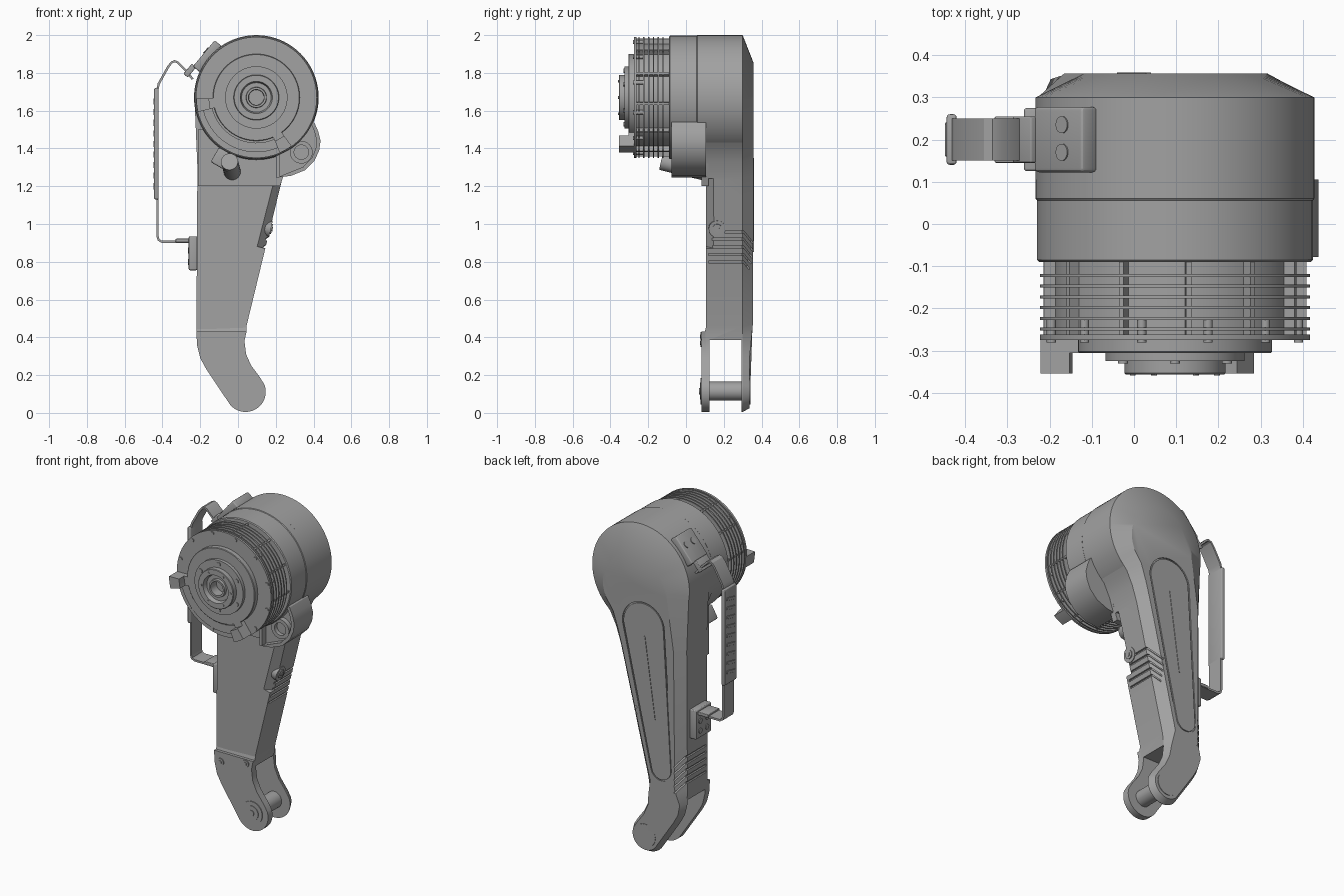
import bpy, bmesh
from math import sin, cos, pi, radians, atan2
from mathutils import Vector, Matrix

cube = bpy.data.objects.get("Cube")
if cube:
    bpy.data.objects.remove(cube, do_unlink=True)

grey = bpy.data.materials.new("machined grey")
grey.use_nodes = True
grey.diffuse_color = (0.36, 0.36, 0.36, 1)
grey.node_tree.nodes["Principled BSDF"].inputs["Base Color"].default_value = (0.36, 0.36, 0.36, 1)

CX, CZ, R = 0.097, 1.67, 0.33      # motor axis and housing radius
parts = []


def finish(name, bm):
    bmesh.ops.recalc_face_normals(bm, faces=bm.faces)
    mesh = bpy.data.meshes.new(name)
    bm.to_mesh(mesh)
    bm.free()
    mesh.materials.append(grey)
    ob = bpy.data.objects.new(name, mesh)
    bpy.context.collection.objects.link(ob)
    parts.append(ob)
    return ob


def loft(name, rings, closed=False):
    """Skin a list of equal-length rings, capped unless closed into a loop."""
    bm = bmesh.new()
    vs = [[bm.verts.new(p) for p in ring] for ring in rings]
    n = len(vs[0])
    pairs = list(zip(vs, vs[1:])) + ([(vs[-1], vs[0])] if closed else [])
    for a, b in pairs:
        for i in range(n):
            j = (i + 1) % n
            bm.faces.new((a[i], a[j], b[j], b[i]))
    if not closed:
        bm.faces.new(vs[0])
        bm.faces.new(vs[-1])
    return finish(name, bm)


def at_y(pts, y):
    return [(x, y, z) for x, z in pts]


def prism(name, pts, y0, y1):
    return loft(name, [at_y(pts, y0), at_y(pts, y1)])


def arc(cx, cz, r, a0, a1, n):
    angles = [radians(a0 + (a1 - a0) * i / n) for i in range(n + 1)]
    return [(cx + r * cos(a), cz + r * sin(a)) for a in angles]


def lathe(name, profile, closed=False, n=96):
    return loft(name, [at_y(arc(CX, CZ, r, 0, 360 - 360 / n, n - 1), y) for r, y in profile], closed)


def box(name, centre, size, rot=Matrix(), bevel=0):
    bm = bmesh.new()
    bmesh.ops.create_cube(bm, size=1, matrix=Matrix.Translation(centre) @ rot @ Matrix.Diagonal((*size, 1)))
    if bevel:
        bmesh.ops.bevel(bm, geom=bm.edges[:], offset=bevel, segments=3, profile=0.5, affect='EDGES')
    return finish(name, bm)


def rod(name, p0, p1, r, n=32):
    p0, p1 = Vector(p0), Vector(p1)
    d = p1 - p0
    bm = bmesh.new()
    m = Matrix.Translation((p0 + p1) / 2) @ d.to_track_quat('Z', 'Y').to_matrix().to_4x4()
    bmesh.ops.create_cone(bm, cap_ends=True, segments=n, radius1=r, radius2=r, depth=d.length, matrix=m)
    return finish(name, bm)


def offset(pts, dist, closed=True):
    """Move each point to its left by dist(x, z)."""
    out, n = [], len(pts)
    for i, (x, z) in enumerate(pts):
        a = pts[i - 1] if closed or i else pts[i]
        b = pts[(i + 1) % n] if closed or i < n - 1 else pts[i]
        t = Vector((b[0] - a[0], b[1] - a[1])).normalized()
        d = dist(x, z)
        out.append((x - t.y * d, z + t.x * d))
    return out


def cut(target, cutter):
    mod = target.modifiers.new("cut", 'BOOLEAN')
    mod.operation, mod.solver, mod.object = 'DIFFERENCE', 'EXACT', cutter
    bpy.context.view_layer.objects.active = target
    bpy.ops.object.modifier_apply(modifier=mod.name)


def drop(cutter):
    parts.remove(cutter)
    bpy.data.objects.remove(cutter, do_unlink=True)


# Arm shell: one outline running round the motor housing and the fork
ankle = ([(-0.22, 0.45), (-0.217, 0.36), (-0.2, 0.29), (-0.17, 0.235)]
         + arc(0.04, 0.112, 0.107, 220, 380, 20)
         + [(0.115, 0.19), (0.07, 0.25), (0.043, 0.31), (0.034, 0.38), (0.045, 0.46)])
outline = (ankle + [(0.205, 1.12), (0.235, 1.24), (0.265, 1.33), (0.305, 1.41)]
           + arc(CX, CZ, R, -38, 190, 44) + [(-0.215, 1.3)])


def chamfer(x, z):
    if z < 0.4:
        return 0.02
    return 0.05 + 0.095 * min(1, max(0, (z - 1.3) / 0.5))


def shell(name, pts, front, mid, back):
    rear = [(x, back - 0.02 * min(1, max(0, (0.5 - z) / 0.2)), z) for x, z in offset(pts, chamfer)]
    return loft(name, [at_y(pts, front), at_y(pts, mid), rear])


body = shell("arm_shell", outline, 0.105, 0.30, 0.357)
core = shell("arm_core", offset(outline, lambda x, z: 0.01), 0.115, 0.296, 0.345)
toe = loft("ankle_plate", [at_y([(x, min(z, 0.43)) for x, z in ankle], 0.082),
                           at_y([(x, min(z, 0.43)) for x, z in ankle], 0.10),
                           at_y(ankle, 0.107), at_y(ankle, 0.13)])

# Fork slot
for target, top in ((body, 0.385), (core, 0.48), (toe, 0.385)):
    slot = box("slot_cutter", (0, 0.21, top / 2 - 0.1), (1, 0.17, top + 0.2))
    cut(target, slot)
    drop(slot)

# Flat on the front edge of the arm
tilt = atan2(0.095, 0.37)
flat = box("flat_cutter", (0.19, 0.105, 1.055), (0.06, 0.06, 0.38),
           Matrix.Rotation(tilt, 4, 'Y') @ Matrix.Rotation(pi / 4, 4, 'Z'))
cut(body, flat)
cut(core, flat)
drop(flat)

# Chevron grooves wrapping both side edges
for x0, x1, top in ((0.085, 0.3, 0.965), (-0.3, -0.165, 0.66)):
    for i in range(5):
        z, w = top - 0.04 * i, 0.012
        vee = [(0.12, z), (0.305, z), (0.37, z - 0.08), (0.37, z - 0.08 - w), (0.305, z - w), (0.12, z - w)]
        groove = loft("groove_cutter", [[(x, y, h) for y, h in vee] for x in (x0, x1)])
        cut(body, groove)
        drop(groove)


# Back panel: tapered capsule sitting in a shallow recess
def capsule(grow):
    return (arc(0.04, 1.41, 0.135 + grow, -4, 172, 24)
            + arc(-0.08, 0.56, 0.065 + grow, 176, 352, 20))


recess = prism("recess_cutter", capsule(0.008), 0.349, 0.4)
cut(body, recess)
drop(recess)
prism("back_panel", capsule(0), 0.34, 0.356)
box("back_ridge", (0.0, 0.355, 1.1), (0.012, 0.008, 0.5), Matrix.Rotation(radians(8), 4, 'Y'))

# Collar under the motor, fork pin and front screws
collar = [(-0.213, 1.2), (0.222, 1.2), (0.262, 1.32), (0.2, 1.5), (-0.213, 1.5)]
prism("upper_collar", collar, 0.082, 0.12)
rod("fork_pin", (0.04, 0.11, 0.115), (0.04, 0.31, 0.115), 0.05)
for r, y in ((0.07, 0.077), (0.045, 0.073), (0.018, 0.069)):
    rod("pin_cap", (0.04, y, 0.115), (0.04, 0.1, 0.115), r)
rod("rear_pin_cap", (0.04, 0.32, 0.115), (0.04, 0.341, 0.115), 0.07)
for x, z in ((-0.175, 0.37), (-0.005, 0.405)):
    rod("front_screw", (x, 0.076, z), (x, 0.1, z), 0.022, 20)
    rod("front_screw_head", (x, 0.073, z), (x, 0.1, z), 0.011, 6)
for r, d in ((0.045, 0.006), (0.026, 0.012), (0.012, 0.016)):
    rod("side_screw", (0.12, 0.165, 0.985), (0.168 + d, 0.165, 0.973), r, 24)

# Motor housing and stepped front
lathe("motor_housing", [(R, 0.3), (R, 0.06), (R - 0.004, 0.055)])
lathe("motor_body", [
    (0.327, 0.056), (0.327, -0.085), (0.322, -0.09), (0.285, -0.09), (0.285, -0.262), (0.32, -0.262),
    (0.32, -0.275), (0.23, -0.275), (0.23, -0.302), (0.227, -0.305), (0.165, -0.305), (0.165, -0.325),
    (0.12, -0.325), (0.12, -0.353), (0.117, -0.356), (0.085, -0.356), (0.078, -0.33), (0.055, -0.33),
    (0.053, -0.345), (0.042, -0.345), (0.04, -0.29), (0.002, -0.29)])
for i in range(6):
    y = -0.118 - 0.0255 * i
    lathe("cooling_fin", [(0.28, y), (0.32, y), (0.32, y - 0.007), (0.28, y - 0.007)], True)


def around(r, angle, y):
    a = radians(angle)
    return (CX + r * cos(a), y, CZ + r * sin(a))


for i in range(12):
    a = 15 + 30 * i
    rod("rim_bolt", around(0.303, a, -0.281), around(0.303, a, -0.22), 0.011, 16)
    box("fin_rib", around(0.295, a + 9, -0.175), (0.036, 0.012, 0.175)[::1] and (0.036, 0.175, 0.012),
        Matrix.Rotation(-radians(a + 9), 4, 'Y'))
for i in range(6):
    rod("hub_bolt", around(0.142, 30 + 60 * i, -0.33), around(0.142, 30 + 60 * i, -0.31), 0.012, 16)
    rod("hub_small_bolt", around(0.1, 60 * i, -0.359), around(0.1, 60 * i, -0.34), 0.007, 12)


# Clamp band round the lower front rim with two stop blocks
def sector(name, r0, r1, a0, a1, y0, y1):
    prism(name, arc(CX, CZ, r1, a0, a1, 24) + arc(CX, CZ, r0, a1, a0, 24), y0, y1)


sector("clamp_band", 0.24, 0.29, 186, 296, -0.287, -0.27)
for a in (181, 293):
    sector("stop_block", 0.25, 0.318, a, a + 13, -0.354, -0.27)
    sector("stop_foot", 0.215, 0.318, a, a + 13, -0.305, -0.27)

# Side lug with pocket and boss
lug_outline = [(0.2, 1.245), (0.28, 1.255), (0.355, 1.285), (0.405, 1.335), (0.43, 1.39),
               (0.437, 1.44), (0.425, 1.49), (0.405, 1.535), (0.3, 1.6), (0.2, 1.5)]
lug = prism("side_lug", lug_outline, -0.078, 0.105)
pocket = prism("pocket_cutter", offset(lug_outline, lambda x, z: 0.02), -0.2, -0.04)
cut(lug, pocket)
drop(pocket)
boss = rod("lug_boss", (0.335, -0.07, 1.38), (0.335, 0.0, 1.38), 0.06)
bore = rod("bore_cutter", (0.335, -0.2, 1.38), (0.335, -0.045, 1.38), 0.038)
cut(boss, bore)
drop(bore)

# Cable connector below the motor
turn = Matrix.Rotation(radians(30), 4, 'Y')
box("connector_block", (-0.075, -0.01, 1.34), (0.11, 0.2, 0.09), turn, 0.01)
rod("connector_plug", (-0.045, -0.13, 1.33), (-0.03, 0.1, 1.275), 0.045, 24)

# Grab handle: bent strap, ribbed grip and two mounts
strap = [(-0.235, 1.77), (-0.27, 1.815), (-0.315, 1.86), (-0.335, 1.868), (-0.355, 1.86), (-0.375, 1.835),
         (-0.425, 1.745), (-0.432, 1.715), (-0.432, 0.935), (-0.425, 0.912), (-0.405, 0.9), (-0.225, 0.9)]
prism("handle_strap", strap + offset(strap, lambda x, z: 0.012, False)[::-1], 0.15, 0.25)
box("handle_grip", (-0.432, 0.2, 1.425), (0.024, 0.12, 0.59), bevel=0.008)
for i in range(9):
    box("grip_rib", (-0.444, 0.2, 1.2 + 0.056 * i), (0.008, 0.08, 0.018),
        Matrix.Rotation(radians(12), 4, 'X'), 0.003)
box("lower_mount", (-0.238, 0.2, 0.845), (0.046, 0.15, 0.18), bevel=0.008)
box("lower_mount_tab", (-0.28, 0.2, 0.912), (0.1, 0.11, 0.02), bevel=0.004)
swing = Matrix.Rotation(radians(-140), 4, 'Y')
box("upper_mount", around(R + 0.008, 140, 0.2), (0.05, 0.155, 0.18), swing, 0.01)
box("upper_mount_tab", around(R + 0.05, 158, 0.2), (0.03, 0.11, 0.07), swing, 0.005)
for y in (0.17, 0.235):
    rod("upper_mount_bolt", around(R, 137, y), around(R + 0.038, 137, y), 0.02, 20)
    for z in (0.8, 0.86):
        rod("lower_mount_bolt", (-0.24, y, z), (-0.266, y, z), 0.016, 20)

# Smooth shading with sharp corners
bpy.ops.object.select_all(action='DESELECT')
for ob in parts:
    ob.select_set(True)
bpy.context.view_layer.objects.active = body
bpy.ops.object.shade_smooth_by_angle(angle=radians(25))
